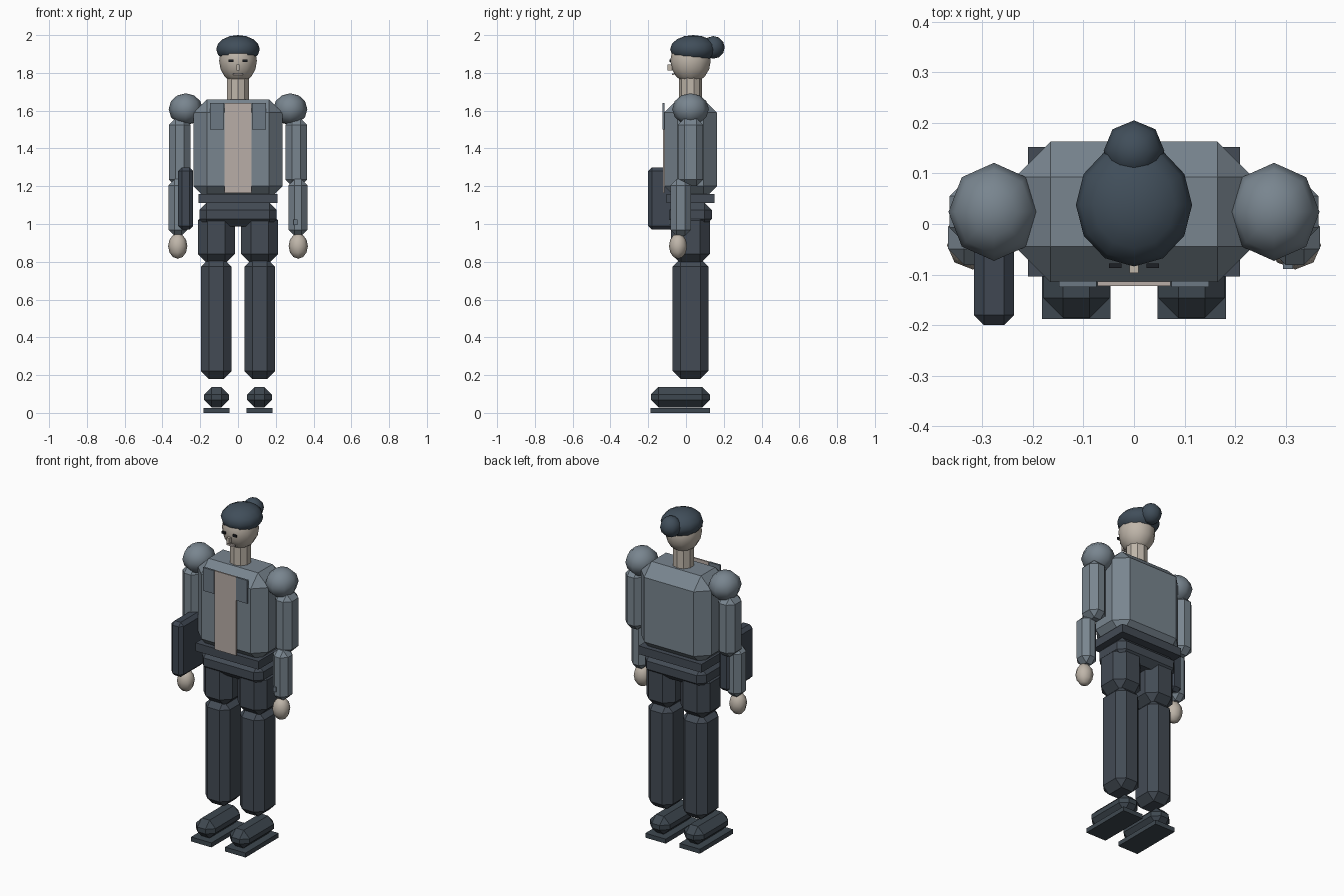
import bpy
import bmesh
from mathutils import Matrix, Vector

cube = bpy.data.objects.get("Cube")
if cube:
    bpy.data.objects.remove(cube, do_unlink=True)


def material(name, color):
    m = bpy.data.materials.new(name)
    m.use_nodes = True
    m.diffuse_color = (*color, 1)
    m.node_tree.nodes["Principled BSDF"].inputs["Base Color"].default_value = (*color, 1)
    return m


JACKET = material("jacket grey", (0.19, 0.235, 0.275))
LAPEL = material("lapel grey", (0.15, 0.19, 0.23))
SHIRT = material("shirt beige", (0.48, 0.42, 0.39))
SKIN = material("skin", (0.52, 0.465, 0.40))
TROUSERS = material("trouser slate", (0.056, 0.070, 0.089))
SHOE = material("shoe slate", (0.048, 0.064, 0.080))
HAIR = material("hair blue grey", (0.052, 0.076, 0.102))
DARK = material("eye black", (0.012, 0.014, 0.018))
FOLDER = material("folder slate", (0.050, 0.064, 0.086))


def finish(name, bm, mat):
    mesh = bpy.data.meshes.new(name)
    bm.to_mesh(mesh)
    bm.free()
    mesh.materials.append(mat)
    obj = bpy.data.objects.new(name, mesh)
    bpy.context.collection.objects.link(obj)
    return obj


def box(name, center, size, mat, bevel=0):
    """Box with optional single-step chamfer on every edge."""
    bm = bmesh.new()
    bmesh.ops.create_cube(bm, size=1)
    bmesh.ops.scale(bm, vec=Vector(size), verts=bm.verts)
    if bevel:
        bmesh.ops.bevel(bm, geom=bm.edges[:], offset=bevel, segments=1,
                        affect='EDGES', profile=0.5)
    bmesh.ops.translate(bm, vec=Vector(center), verts=bm.verts)
    return finish(name, bm, mat)


def ball(name, center, radii, mat, segments=12, rings=8):
    """Smooth low-count ellipsoid."""
    bm = bmesh.new()
    bmesh.ops.create_uvsphere(bm, u_segments=segments, v_segments=rings, radius=1)
    bmesh.ops.scale(bm, vec=Vector(radii), verts=bm.verts)
    bmesh.ops.translate(bm, vec=Vector(center), verts=bm.verts)
    for f in bm.faces:
        f.smooth = True
    return finish(name, bm, mat)


MID = 0.024  # depth of the body axis

# Torso and clothing
box("jacket", (0, MID, 1.395), (0.47, 0.278, 0.53), JACKET, 0.07)
box("shirt_panel", (0, -0.118, 1.402), (0.145, 0.009, 0.475), SHIRT)
box("belt", (0, MID, 1.135), (0.42, 0.256, 0.05), TROUSERS)
box("pelvis", (0, MID, 1.05), (0.41, 0.225, 0.125), TROUSERS, 0.038)

# Neck
bm = bmesh.new()
bmesh.ops.create_cone(bm, cap_ends=True, segments=10, radius1=0.06, radius2=0.06,
                      depth=0.16, matrix=Matrix.Translation((0, MID, 1.71)))
finish("neck", bm, SKIN)

# Head and hair
ball("head", (0, MID, 1.865), (0.1, 0.107, 0.12), SKIN)
ball("hair_cap", (0, 0.038, 1.925), (0.115, 0.122, 0.075), HAIR)
ball("hair_bun", (0, 0.145, 1.935), (0.06, 0.06, 0.06), HAIR, 8, 6)

# Face
box("nose", (0, -0.086, 1.829), (0.017, 0.022, 0.032), SKIN)
box("mouth", (0, -0.067, 1.793), (0.054, 0.012, 0.010), SHIRT)

# Paired parts
for side, s in (("right", -1), ("left", 1)):
    box(side + "_eye", (s * 0.037, -0.083, 1.864), (0.025, 0.009, 0.013), DARK)
    box(side + "_lapel", (s * 0.111, -0.119, 1.57), (0.074, 0.012, 0.14), LAPEL)
    ball(side + "_shoulder", (s * 0.277, MID, 1.608), (0.09, 0.097, 0.084), JACKET, 8, 6)
    box(side + "_upper_arm", (s * 0.308, MID, 1.38), (0.114, 0.132, 0.36), JACKET, 0.035)
    box(side + "_forearm", (s * 0.318, -0.027, 1.087), (0.1, 0.108, 0.3), JACKET, 0.032)
    ball(side + "_hand", (s * 0.319, -0.042, 0.883), (0.051, 0.048, 0.067), SKIN, 8, 6)
    box(side + "_thigh", (s * 0.115, MID, 0.93), (0.196, 0.206, 0.28), TROUSERS, 0.052)
    box(side + "_shin", (s * 0.115, MID, 0.498), (0.163, 0.19, 0.636), TROUSERS, 0.042)
    box(side + "_shoe", (s * 0.114, -0.03, 0.083), (0.132, 0.312, 0.108), SHOE, 0.04)
    box(side + "_sole", (s * 0.114, -0.03, 0.0135), (0.136, 0.316, 0.027), SHOE)

# Carried folder and cuff button
box("folder", (-0.277, -0.08, 1.135), (0.08, 0.24, 0.33), FOLDER, 0.02)
box("cuff_button", (0.305, -0.082, 1.01), (0.02, 0.014, 0.03), LAPEL)
